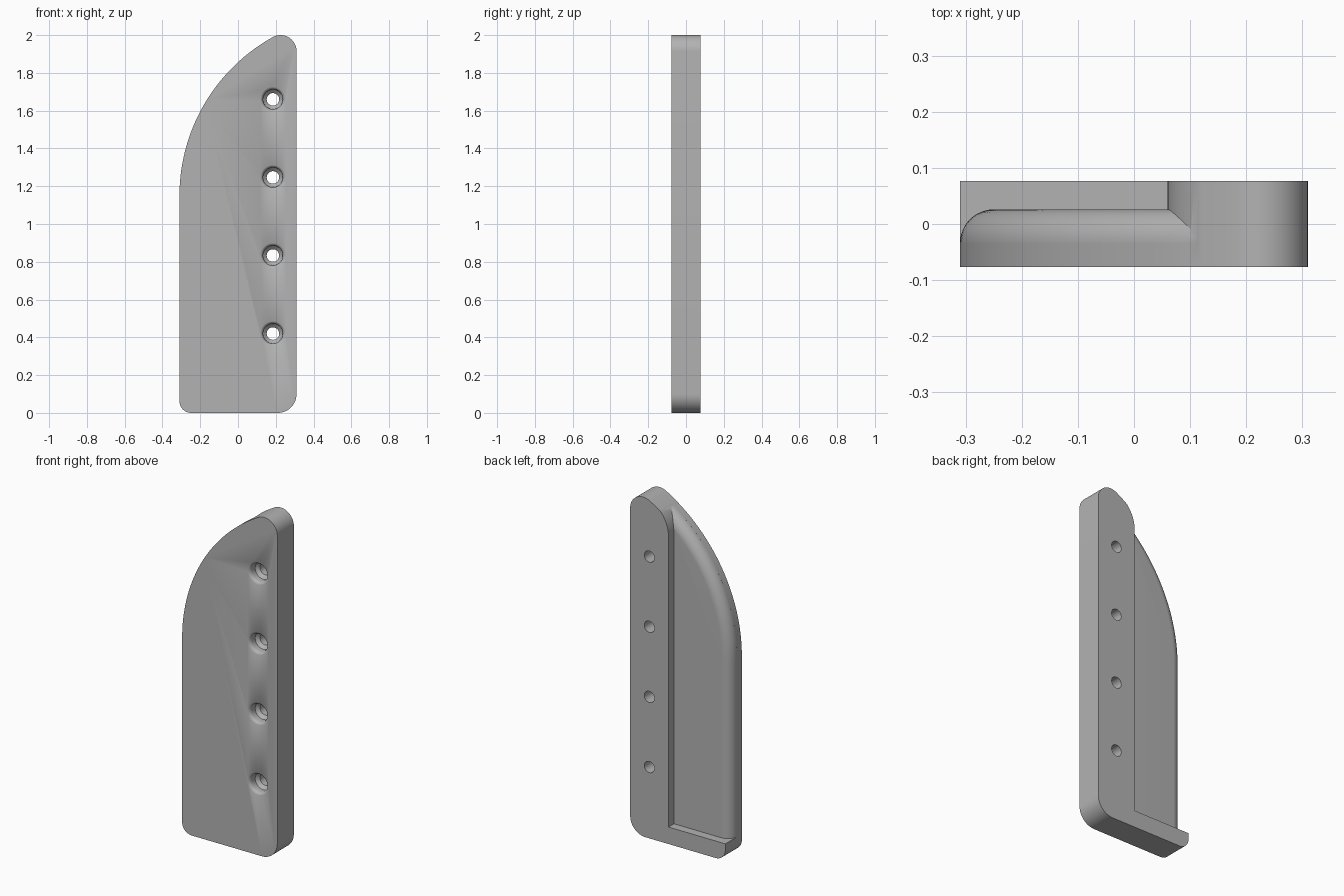
import bpy, bmesh, math
from math import cos, sin, pi

if "Cube" in bpy.data.objects:
    bpy.data.objects.remove(bpy.data.objects["Cube"])

HALF = 0.077            # half thickness
FLOOR = 0.026           # pocket floor
ROUND = 0.06            # rounding of the thin edge

grey = bpy.data.materials.new("plain grey")
grey.use_nodes = True
grey.diffuse_color = (0.45, 0.45, 0.45, 1)
grey.node_tree.nodes["Principled BSDF"].inputs["Base Color"].default_value = grey.diffuse_color


def arc(cx, cz, r, a0, a1, steps):
    return [(cx + r * cos(a0 + (a1 - a0) * i / steps),
             cz + r * sin(a0 + (a1 - a0) * i / steps)) for i in range(steps + 1)]


def outline(d=0.0):
    """Blade outline in x, z, moved inwards by d."""
    tip = math.atan2(0.765, -0.425)
    return (arc(0.21, 0.1, 0.1 - d, -pi / 2, 0, 12)
            + arc(0.225, 1.915, 0.085 - d, 0, tip, 16)
            + arc(0.65, 1.15, 0.96 - d, tip, pi, 40)[1:]
            + arc(-0.248, 0.062, 0.062 - d, pi, 1.5 * pi, 10))


def loft(name, rings):
    """Closed solid through rings of equal point count."""
    bm = bmesh.new()
    loops = [[bm.verts.new(p) for p in ring] for ring in rings]
    n = len(loops[0])
    for a, b in zip(loops, loops[1:]):
        for i in range(n):
            j = (i + 1) % n
            bm.faces.new((a[i], a[j], b[j], b[i]))
    bm.faces.new(loops[0])
    bm.faces.new(loops[-1])
    bmesh.ops.recalc_face_normals(bm, faces=bm.faces)
    mesh = bpy.data.meshes.new(name)
    bm.to_mesh(mesh)
    bm.free()
    mesh.materials.append(grey)
    ob = bpy.data.objects.new(name, mesh)
    bpy.context.collection.objects.link(ob)
    return ob


def at_depth(points, y):
    return [(x, y, z) for x, z in points]


def cut(target, cutter):
    mod = target.modifiers.new("cut", 'BOOLEAN')
    mod.operation = 'DIFFERENCE'
    mod.solver = 'EXACT'
    mod.object = cutter
    bpy.context.view_layer.objects.active = target
    bpy.ops.object.modifier_apply(modifier=mod.name)
    bpy.data.objects.remove(cutter)


# Full-thickness plate
plate = loft("mounting_plate", [at_depth(outline(), y) for y in (-HALF, HALF)])

# Thin part left standing inside the pocket, with a rounded rear edge
core_rings = [at_depth(outline(), -0.2)]
for i in range(13):
    a = pi / 2 * i / 12
    core_rings.append(at_depth(outline(ROUND * (1 - cos(a))), FLOOR - ROUND + ROUND * sin(a)))
core = loft("pocket_core", core_rings)

# Rear pocket, bounded by the strip on one side and the ledge below
edge = ([(-0.5, 0.1), (0.06, 0.1)]
        + arc(0.26, 1.81, 0.2, pi, 0.6 * pi, 16)
        + [(0.2, 2.3), (-0.5, 2.3)])
pocket = loft("pocket_cutter", [at_depth(edge, y) for y in (FLOOR - ROUND + 0.001, 0.2)])
cut(pocket, core)
cut(plate, pocket)

# Four screw holes with softened counterbores at the front
profile = [(0.066, -0.1), (0.066, -HALF), (0.059, -0.073), (0.054, -0.066), (0.052, -0.057),
           (0.052, -0.03), (0.033, -0.012), (0.033, 0.1)]
for k in range(4):
    z = 0.42 + k * 0.4133
    cut(plate, loft("hole_cutter", [at_depth(arc(0.185, z, r, 0, 2 * pi, 40)[:-1], y)
                                    for r, y in profile]))

# Smooth curved sides, sharp corners
bpy.ops.object.select_all(action='DESELECT')
plate.select_set(True)
bpy.context.view_layer.objects.active = plate
bpy.ops.object.shade_smooth_by_angle(angle=math.radians(30))
